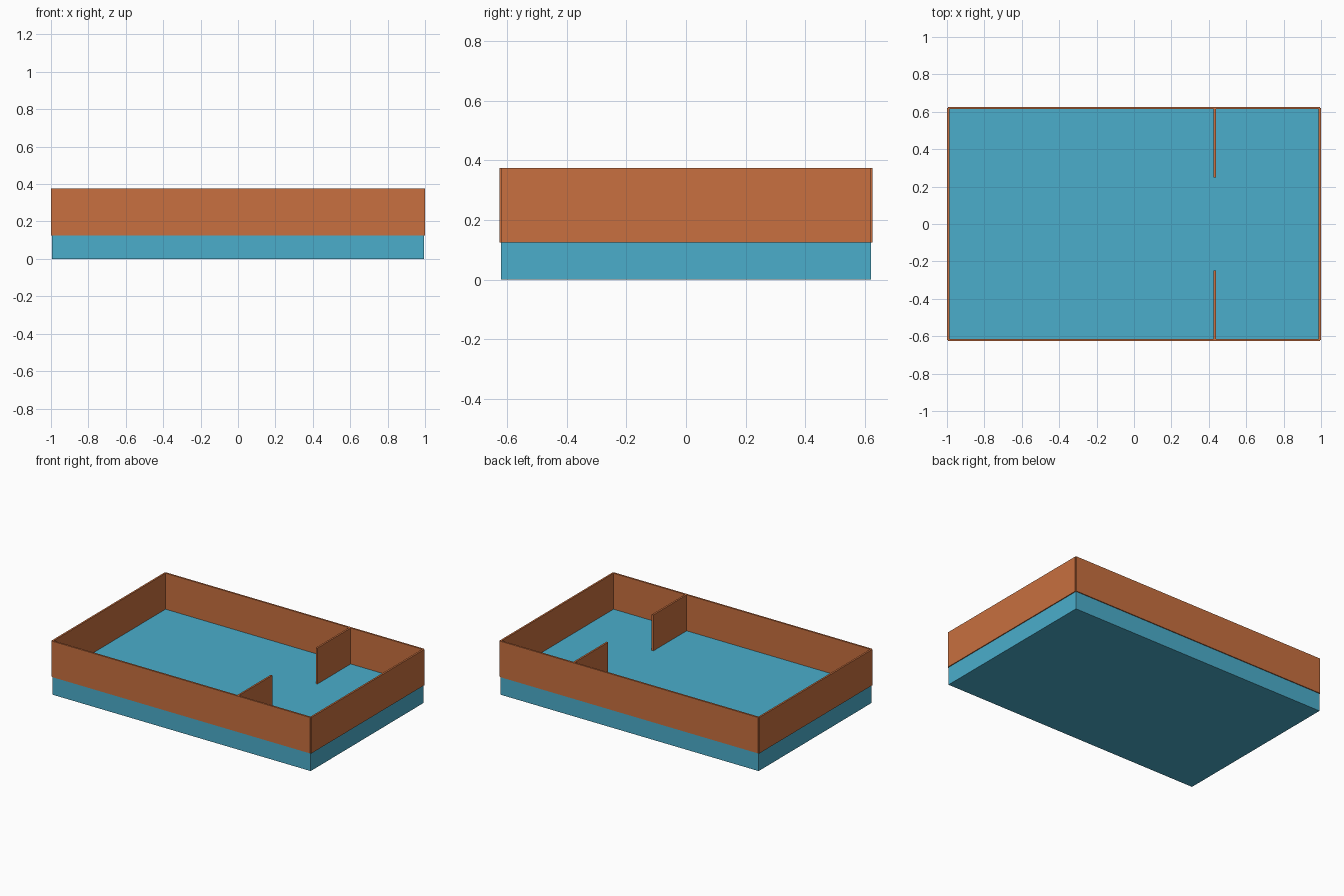
import bpy

if "Cube" in bpy.data.objects:
    bpy.data.objects.remove(bpy.data.objects["Cube"])


def material(name, color):
    m = bpy.data.materials.new(name)
    m.diffuse_color = color
    m.use_nodes = True
    m.node_tree.nodes["Principled BSDF"].inputs["Base Color"].default_value = m.diffuse_color
    return m


BLUE = material("floor_blue", (0.07, 0.42, 0.60, 1))
ORANGE = material("wall_orange", (0.58, 0.16, 0.05, 1))


def box(name, x, y, z, mat):
    """Box from (min, max) ranges on each axis."""
    bpy.ops.mesh.primitive_cube_add(size=1)
    ob = bpy.context.object
    ob.name = name
    for v in ob.data.vertices:
        v.co = [r[0] if c < 0 else r[1] for c, r in zip(v.co, (x, y, z))]
    ob.data.materials.append(mat)
    return ob


FX, FY = 0.9935, 0.62      # floor half sizes
H = 0.00625                # half thickness of walls
Z = (0.125, 0.375)         # wall height range

# Floor slab
box("floor_slab", (-FX, FX), (-FY, FY), (0, 0.125), BLUE)

# Side walls, centred on the slab edges
for name, s in (("left", -1), ("right", 1)):
    box(name + "_wall", (s * FX - H, s * FX + H), (-FY, FY), Z, ORANGE)

# Long walls and the partition stubs joined to them
for name, s in (("front", -1), ("back", 1)):
    box(name + "_wall", (-FX, FX), (s * FY - H, s * FY + H), Z, ORANGE)
    y = sorted((s * 0.248, s * (FY - 0.002)))
    box(name + "_partition", (0.431 - H, 0.431 + H), y, Z, ORANGE)
